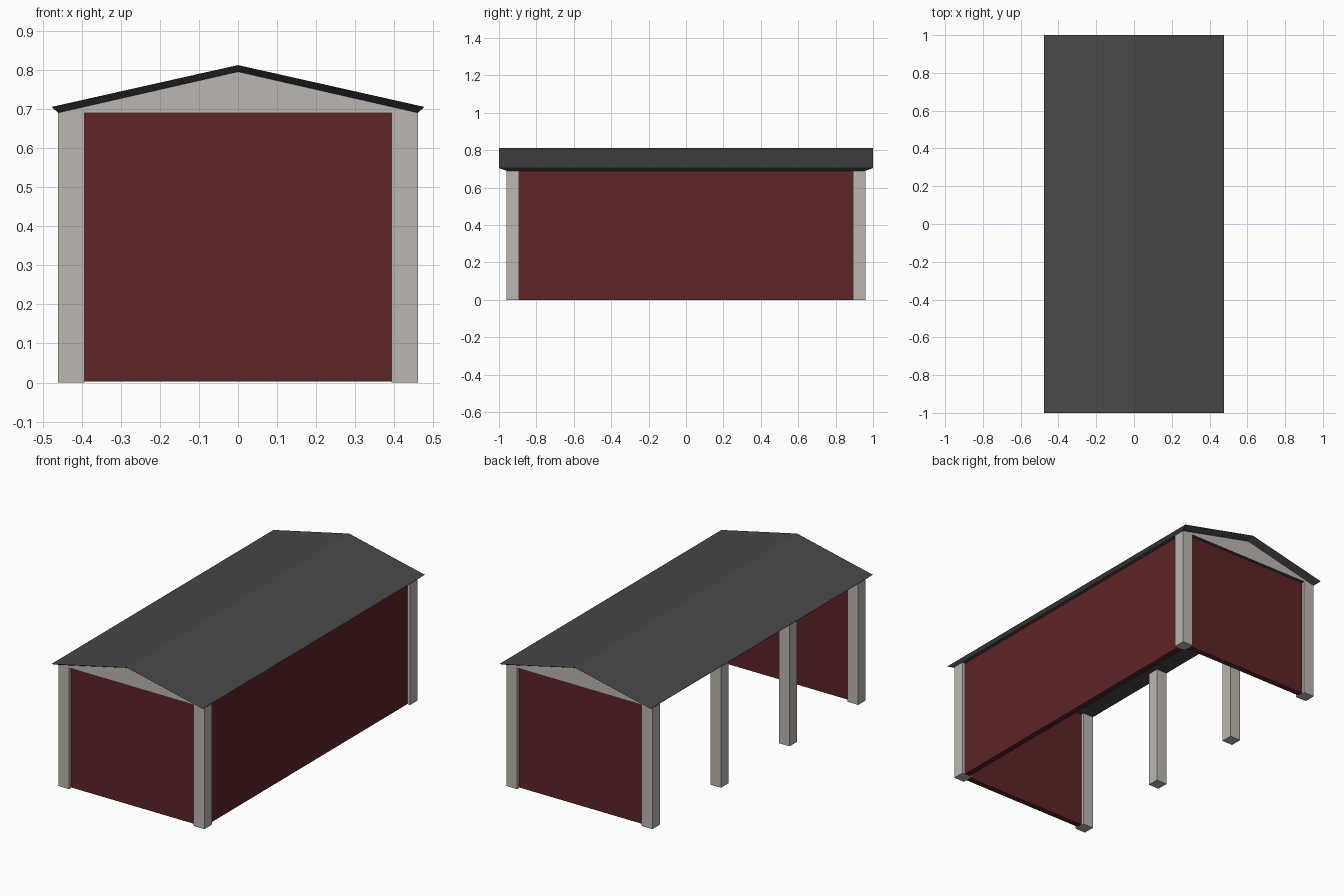
import bpy, bmesh

if "Cube" in bpy.data.objects:
    bpy.data.objects.remove(bpy.data.objects["Cube"])


def material(name, color):
    m = bpy.data.materials.new(name)
    m.diffuse_color = (*color, 1)
    m.use_nodes = True
    m.node_tree.nodes["Principled BSDF"].inputs["Base Color"].default_value = m.diffuse_color
    return m


SLATE = material("slate", (0.065, 0.065, 0.065))
RED = material("barn_red", (0.11, 0.018, 0.02))
STONE = material("stone", (0.50, 0.47, 0.44))


def add_object(name, bm, *mats):
    bmesh.ops.recalc_face_normals(bm, faces=bm.faces)
    me = bpy.data.meshes.new(name)
    bm.to_mesh(me)
    bm.free()
    for m in mats:
        me.materials.append(m)
    ob = bpy.data.objects.new(name, me)
    bpy.context.collection.objects.link(ob)
    return ob


def box(name, x0, x1, y0, y1, z0, z1, mat):
    bm = bmesh.new()
    bmesh.ops.create_cube(bm, size=1)
    for v in bm.verts:
        v.co = (x0 if v.co.x < 0 else x1,
                y0 if v.co.y < 0 else y1,
                z0 if v.co.z < 0 else z1)
    return add_object(name, bm, mat)


H = 0.69            # eave height
PX, PY = 0.46, 0.96  # outer faces of the posts
P = 0.067           # post width
REC, T = 0.018, 0.032  # wall recess and thickness

# Posts: four on the open left side, corners only on the right
cy = PY - P / 2
for i in range(4):
    y = -cy + i * 2 * cy / 3
    box("left_post", -PX, -PX + P, y - P / 2, y + P / 2, 0, H, STONE)
    if i in (0, 3):
        box("right_post", PX - P, PX, y - P / 2, y + P / 2, 0, H, STONE)

# Walls: front, back and right, set between the posts
wx, wy = PX - P, PY - P
box("front_wall", -wx, wx, -PY + REC, -PY + REC + T, 0.003, H, RED)
box("back_wall", -wx, wx, PY - REC - T, PY - REC, 0.003, H, RED)
box("right_wall", PX - REC - T, PX - REC, -wy, wy, 0, H, RED)

# Roof: top slopes, undercut edge, gable triangles and flat ceiling
bm = bmesh.new()
top = [(-0.477, 0.705), (0, 0.812), (0.477, 0.705)]
low = [(-PX, H), (0, 0.795), (PX, H)]
tf, tb = ([bm.verts.new((x, y, z)) for x, z in top] for y in (-1, 1))
lf, lb = ([bm.verts.new((x, y, z)) for x, z in low] for y in (-PY, PY))
for i in (0, 1):
    bm.faces.new((tf[i], tf[i + 1], tb[i + 1], tb[i]))
    for t, l in ((tf, lf), (tb, lb)):
        bm.faces.new((t[i], t[i + 1], l[i + 1], l[i]))
for i in (0, 2):
    bm.faces.new((tf[i], tb[i], lb[i], lf[i]))
bm.faces.new((lf[0], lf[2], lb[2], lb[0]))
for l in (lf, lb):
    bm.faces.new(l).material_index = 1
add_object("gable_roof", bm, SLATE, STONE)
